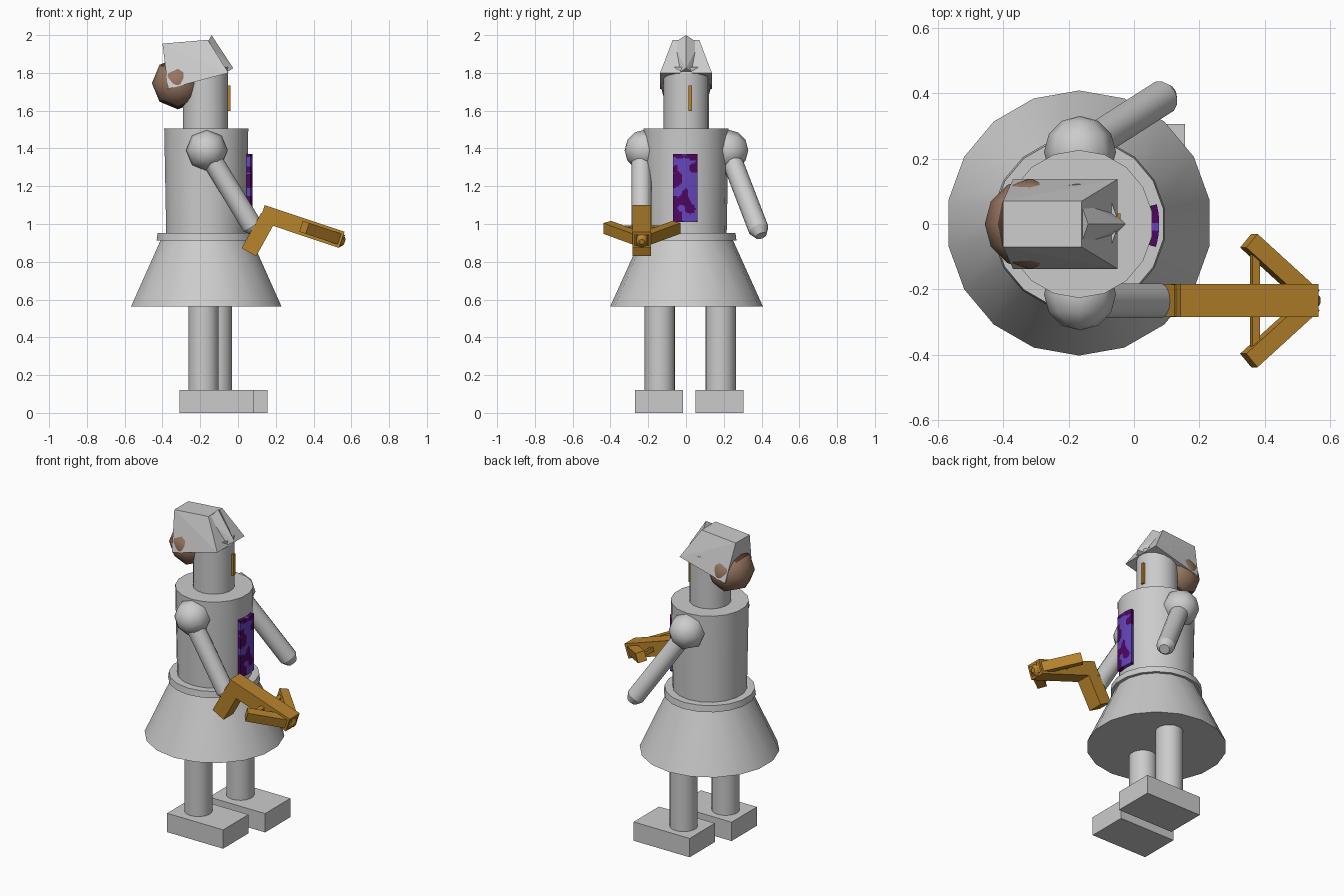
import bpy, bmesh, math
from mathutils import Vector, Matrix, noise

if "Cube" in bpy.data.objects:
    bpy.data.objects.remove(bpy.data.objects["Cube"])

def material(name, rgb):
    m = bpy.data.materials.new(name)
    m.diffuse_color = (*rgb, 1)
    m.use_nodes = True
    m.node_tree.nodes["Principled BSDF"].inputs["Base Color"].default_value = m.diffuse_color
    return m

GREY = material("light grey", (0.6, 0.6, 0.6))
GOLD = material("ochre wood", (0.48, 0.23, 0.025))
PURPLE = material("dark purple", (0.075, 0.002, 0.12))
VIOLET = material("blue violet", (0.13, 0.06, 0.5))
TAN = material("light brown", (0.31, 0.18, 0.12))
BROWN = material("dark brown", (0.09, 0.045, 0.03))
CX = -0.168          # body axis


def finish(name, bm, mats, smooth=None):
    me = bpy.data.meshes.new(name)
    bmesh.ops.recalc_face_normals(bm, faces=bm.faces)
    bm.to_mesh(me)
    bm.free()
    for m in mats:
        me.materials.append(m)
    ob = bpy.data.objects.new(name, me)
    bpy.context.collection.objects.link(ob)
    if smooth:
        bpy.ops.object.select_all(action='DESELECT')
        ob.select_set(True)
        bpy.context.view_layer.objects.active = ob
        bpy.ops.object.shade_smooth_by_angle(angle=math.radians(smooth))
    return ob


def rod(name, a, b, r1, r2, sides=18, mat=GREY, smooth=35):
    """Capped cylinder or cone from a to b."""
    a, b = Vector(a), Vector(b)
    d = b - a
    rot = Matrix() if abs(d.normalized().z) > 0.999 else d.to_track_quat('Z', 'Y').to_matrix().to_4x4()
    bm = bmesh.new()
    bmesh.ops.create_cone(bm, cap_ends=True, segments=sides, radius1=r1, radius2=r2,
                          depth=d.length, matrix=Matrix.Translation((a + b) / 2) @ rot)
    return finish(name, bm, [mat], smooth)


def ball(name, c, r, rot=Matrix(), sides=8, rings=6, mats=(GREY,), smooth=50):
    bm = bmesh.new()
    bmesh.ops.create_uvsphere(bm, u_segments=sides, v_segments=rings, radius=r,
                              matrix=Matrix.Translation(c) @ rot)
    return finish(name, bm, mats, smooth)


def box(name, c, size, mat, frame=Matrix()):
    bm = bmesh.new()
    bmesh.ops.create_cube(bm, size=1, matrix=frame @ Matrix.Translation(c) @ Matrix.Diagonal((*size, 1)))
    return finish(name, bm, [mat])


def hull(name, pts, mat):
    bm = bmesh.new()
    for p in pts:
        bm.verts.new(p)
    res = bmesh.ops.convex_hull(bm, input=bm.verts)
    bmesh.ops.dissolve_limit(bm, angle_limit=0.02, verts=bm.verts, edges=bm.edges)
    return finish(name, bm, [mat])


# Feet and legs, one step apart
for side, x, y in (("right", -0.183, -0.138), ("left", -0.112, 0.183)):
    box(side + "_foot", (x + 0.07, y - 0.005, 0.06), (0.395, 0.255, 0.12), GREY)
    rod(side + "_leg", (x, y, 0.1), (x, y, 0.62), 0.081, 0.081)

# Skirt, belt, torso, head
rod("skirt", (CX, 0.003, 0.562), (CX, 0.003, 0.92), 0.405, 0.243)
rod("belt", (CX, 0, 0.912), (CX, 0, 0.952), 0.267, 0.262)
rod("torso", (CX, 0, 0.93), (CX, 0, 1.505), 0.215, 0.226)
rod("head", (CX - 0.004, 0.002, 1.48), (CX - 0.004, 0.002, 1.83), 0.121, 0.121)
box("face_slit", (-0.05, 0.022, 1.665), (0.018, 0.02, 0.135), GOLD)

# Blotched chest panel, curved round the torso
bm = bmesh.new()
NY, NZ = 16, 44
rows = []
for j in range(NZ + 1):
    z = 1.01 + 0.36 * j / NZ
    row = []
    for i in range(NY + 1):
        y = -0.07 + 0.13 * i / NY
        row.append(bm.verts.new((CX + math.sqrt(0.245 ** 2 - y * y), y, z)))
    rows.append(row)
for j in range(NZ):
    for i in range(NY):
        f = bm.faces.new((rows[j][i], rows[j][i + 1], rows[j + 1][i + 1], rows[j + 1][i]))
        c = f.calc_center_median()
        n = noise.noise(Vector((3.1, c.y * 15 + c.z * 5, c.z * 19 - c.y * 6)))
        f.material_index = 0 if n > 0.02 else 1
panel = finish("chest_panel", bm, [PURPLE, VIOLET])
sol = panel.modifiers.new("thickness", 'SOLIDIFY')
sol.thickness = 0.022
sol.offset = -1 if panel.data.polygons[0].normal.x > 0 else 1

# Arms
turn = Matrix.Rotation(math.pi / 2, 4, 'X')
for side, sh, top, hand in (
        ("right", (-0.165, -0.215, 1.39), (-0.15, -0.235, 1.36), (0.075, -0.235, 0.99)),
        ("left", (-0.165, 0.22, 1.39), (-0.15, 0.235, 1.36), (0.085, 0.385, 0.97))):
    ball(side + "_shoulder", sh, 0.11, turn)
    rod(side + "_arm", top, hand, 0.054, 0.054, 14)
    d = (Vector(hand) - Vector(top)).normalized()
    rod(side + "_hand", hand, Vector(hand) + d * 0.04, 0.054, 0.03, 14)

# Hair bun: sides light, crown and underside dark
bun = ball("hair_bun", (-0.318, 0, 1.745), 0.138, turn, mats=(TAN, BROWN))
for p in bun.data.polygons:
    p.material_index = 1 if abs(p.normal.z) > 0.75 else 0

# Helmet shell and pointed visor
S = (-1, 1)
hull("helmet", [(x, s * w, z) for s in S for x, w, z in (
    (-0.40, 0.07, 1.955), (-0.16, 0.07, 1.975), (-0.05, 0.137, 1.8), (-0.37, 0.137, 1.715))], GREY)
hull("visor", [(-0.14, 0, 2.0), (-0.025, 0, 1.825)] +
     [(x, s * w, z) for s in S for x, w, z in ((-0.165, 0.07, 1.955), (-0.055, 0.03, 1.805))], GREY)

# Crossbow, built along its own stock direction
bow = Matrix.Translation((0.128, -0.234, 1.057)) @ Matrix.Rotation(math.radians(18.5), 4, 'Y')
box("crossbow_stock", (0.222, 0, 0), (0.445, 0.1, 0.09), GOLD, bow)
grip = Matrix.Translation((0.11, -0.234, 0.945)) @ Matrix.Rotation(math.radians(29), 4, 'Y')
box("crossbow_grip", (0, 0, 0), (0.088, 0.098, 0.215), GOLD, grip)
for side, s in (("right", -1), ("left", 1)):
    a, b = Vector((0.235, s * 0.183, 0)), Vector((0.435, s * 0.01, 0))
    d = b - a
    limb = bow @ Matrix.Translation((a + b) / 2) @ Matrix.Rotation(math.atan2(d.y, d.x), 4, 'Z')
    box(side + "_bow_limb", (0, 0, 0), (d.length, 0.055, 0.06), GOLD, limb)
box("bow_string", (0.255, 0, 0), (0.025, 0.33, 0.025), GOLD, bow)
rod("bow_nose", bow @ Vector((0.44, 0, -0.005)), bow @ Vector((0.463, 0, -0.005)), 0.042, 0.015, 8, GOLD)
